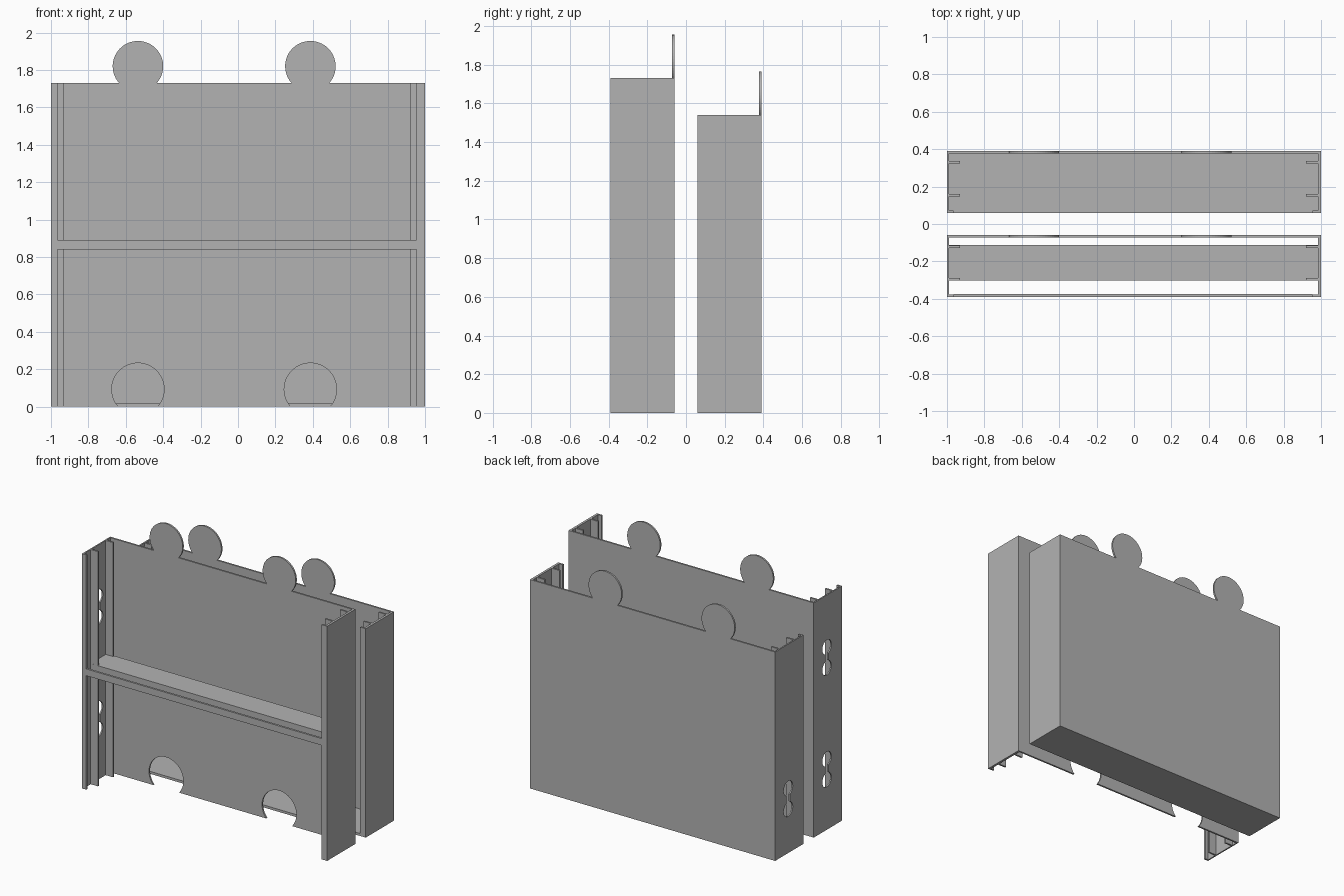
import bpy, bmesh, math
from mathutils import Matrix, Vector

if "Cube" in bpy.data.objects:
    bpy.data.objects.remove(bpy.data.objects["Cube"])

grey = bpy.data.materials.new("mid grey")
grey.diffuse_color = (0.45, 0.45, 0.45, 1)
grey.use_nodes = True
grey.node_tree.nodes["Principled BSDF"].inputs["Base Color"].default_value = grey.diffuse_color

X0, X1 = -1.0, 1.0            # outer faces of the side walls
WALL_L, WALL_R = 0.01, 0.017  # wall thicknesses
PANEL = 0.013                 # back panel thickness
TABS = (-0.535, 0.387)        # x of the round tabs and sockets
DEPTH = 0.33


def finish(name, mesh):
    mesh.materials.clear()
    mesh.materials.append(grey)
    ob = bpy.data.objects.new(name, mesh)
    bpy.context.collection.objects.link(ob)
    return ob


def box(name, x0, x1, y0, y1, z0, z1):
    bm = bmesh.new()
    bmesh.ops.create_cube(bm, size=1)
    for v in bm.verts:
        v.co = Vector(((x0 + x1) / 2 + v.co.x * (x1 - x0),
                       (y0 + y1) / 2 + v.co.y * (y1 - y0),
                       (z0 + z1) / 2 + v.co.z * (z1 - z0)))
    mesh = bpy.data.meshes.new(name)
    bm.to_mesh(mesh)
    bm.free()
    return finish(name, mesh)


def plate(name, loops, thick, axes, origin):
    """Flat outline with optional holes, extruded evenly about its plane."""
    cu = bpy.data.curves.new(name + "_outline", 'CURVE')
    cu.dimensions, cu.fill_mode, cu.extrude = '2D', 'BOTH', thick / 2
    for pts in loops:
        sp = cu.splines.new('POLY')
        sp.points.add(len(pts) - 1)
        for p, (a, b) in zip(sp.points, pts):
            p.co = (a, b, 0, 1)
        sp.use_cyclic_u = True
    tmp = bpy.data.objects.new(name + "_outline", cu)
    bpy.context.collection.objects.link(tmp)
    dg = bpy.context.evaluated_depsgraph_get()
    mesh = bpy.data.meshes.new_from_object(tmp.evaluated_get(dg))
    bpy.data.objects.remove(tmp)
    mesh.name = name
    rot = Matrix(axes).transposed().to_4x4()
    mesh.transform(Matrix.Translation(origin) @ rot)
    bm = bmesh.new()
    bm.from_mesh(mesh)
    bmesh.ops.remove_doubles(bm, verts=bm.verts, dist=1e-5)
    bmesh.ops.recalc_face_normals(bm, faces=bm.faces)
    for f in bm.faces:
        f.smooth = False
    bm.to_mesh(mesh)
    bm.free()
    return finish(name, mesh)


def arc(cx, cz, r, a0, a1, n=40):
    return [(cx + r * math.cos(a0 + (a1 - a0) * i / n),
             cz + r * math.sin(a0 + (a1 - a0) * i / n)) for i in range(n + 1)]


def back_panel(name, y_back, top, sockets):
    pts = [(X0, 0)]
    if sockets:                                   # round notches in the lower edge
        a = math.asin(0.093 / 0.14)
        for cx in TABS:
            pts += arc(cx, 0.093, 0.14, math.pi + a, -a)
    pts += [(X1, 0), (X1, top)]
    a = math.asin(0.09 / 0.135)
    for cx in reversed(TABS):                     # round tabs on the upper edge
        pts += arc(cx, top + 0.09, 0.135, -a, math.pi + a)
    pts.append((X0, top))
    plate(name, [pts], PANEL, ((1, 0, 0), (0, 0, 1), (0, -1, 0)),
          (0, y_back - PANEL / 2, 0))


def keyhole(cy, cz):
    """Figure-eight slot made of two overlapping round lobes."""
    r, off = 0.053, 0.077
    waist = math.acos(0.018 / r)
    dz = off - r * math.sin(waist)
    up = arc(cy, cz + dz + r * math.sin(waist), r, -waist, math.pi + waist, 24)
    low = arc(cy, cz - dz - r * math.sin(waist), r, math.pi - waist, 2 * math.pi + waist, 24)
    return up + low


def unit(prefix, y0, height, holes, sockets):
    y1 = y0 + DEPTH
    back_panel(prefix + "_back_panel", y1, height, sockets)
    # side walls, the left one slotted
    ye = y1 - PANEL
    outline = [(y0, 0), (ye, 0), (ye, height), (y0, height)]
    loops = [outline] + [keyhole(y0 + 0.177, z) for z in holes]
    plate(prefix + "_left_wall", loops, WALL_L,
          ((0, 1, 0), (0, 0, 1), (1, 0, 0)), (X0 + WALL_L / 2, 0, 0))
    box(prefix + "_right_wall", X1 - WALL_R, X1, y0, ye, 0, height)
    # front flanges and inner guide rails
    for label, y, reach in (("flange", y0, 0.035), ("front_rail", y0 + 0.088, 0.07),
                            ("rear_rail", y0 + 0.263, 0.07)):
        box(f"{prefix}_left_{label}", X0 + WALL_L, X0 + reach, y, y + 0.013, 0, height)
        box(f"{prefix}_right_{label}", X1 - reach - 0.01, X1 - WALL_R, y, y + 0.013, 0, height)


# tall unit with a shelf and a front bar
unit("tall", -0.39, 1.73, (0.445, 1.27), True)
box("shelf", X0 + WALL_L, X1 - WALL_R, -0.303, -0.113, 0.84, 0.89)
box("front_bar", X0 + 0.035, X1 - 0.045, -0.39, -0.375, 0.84, 0.89)

# short unit with a closed floor
unit("short", 0.06, 1.54, (0.40,), False)
box("floor", X0 + WALL_L, X1 - WALL_R, 0.06, 0.39 - PANEL, 0, 0.018)
